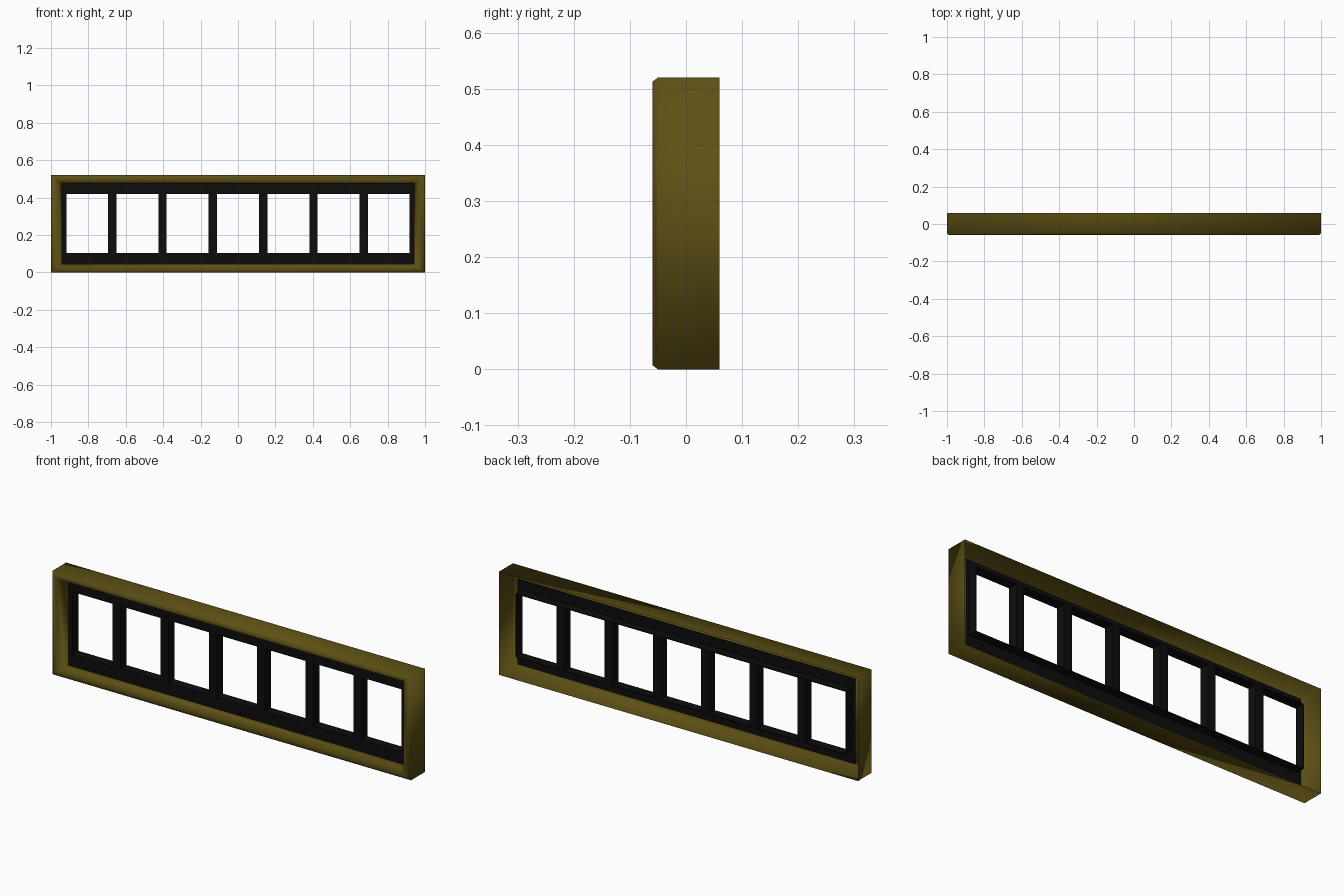
import bpy
import bmesh

cube = bpy.data.objects.get("Cube")
if cube:
    bpy.data.objects.remove(cube, do_unlink=True)


def make_material(name, rgb, roughness):
    mat = bpy.data.materials.new(name)
    mat.use_nodes = True
    mat.diffuse_color = (*rgb, 1)
    bsdf = mat.node_tree.nodes["Principled BSDF"]
    bsdf.inputs["Base Color"].default_value = (*rgb, 1)
    bsdf.inputs["Roughness"].default_value = roughness
    return mat


def finish(bm, name, mat):
    mesh = bpy.data.meshes.new(name)
    bm.to_mesh(mesh)
    bm.free()
    mesh.materials.append(mat)
    obj = bpy.data.objects.new(name, mesh)
    bpy.context.collection.objects.link(obj)
    return obj


def box(name, x0, x1, y0, y1, z0, z1, mat):
    bm = bmesh.new()
    bmesh.ops.create_cube(bm, size=1)
    for v in bm.verts:
        v.co.x = x1 if v.co.x > 0 else x0
        v.co.y = y1 if v.co.y > 0 else y0
        v.co.z = z1 if v.co.z > 0 else z0
    return finish(bm, name, mat)


brass = make_material("dark_brass", (0.11, 0.08, 0.007), 0.5)
black = make_material("black", (0.004, 0.004, 0.004), 0.6)

HEIGHT = 0.52
RATIO = 0.75   # rails are narrower than the ends

# Outer frame: an open-backed moulding swept around the rectangle
profile = [(0, 0.06), (0, -0.05), (0.01, -0.06), (0.035, -0.06),
           (0.06, -0.03), (0.06, -0.006)]
bm = bmesh.new()
loops = []
for inset, y in profile:
    x, z = 1 - inset, inset * RATIO
    corners = [(-x, z), (x, z), (x, HEIGHT - z), (-x, HEIGHT - z)]
    loops.append([bm.verts.new((cx, y, cz)) for cx, cz in corners])
for a, b in zip(loops, loops[1:]):
    for i in range(4):
        j = (i + 1) % 4
        bm.faces.new((a[i], a[j], b[j], b[i]))
for face in bm.faces:
    face.smooth = True
finish(bm, "outer_frame", brass)

# Black window panel: thin rails and stiles around the openings
X_OUT, X_IN = 0.94, 0.918
Z_OUT, Z_LOW, Z_HIGH = 0.045, 0.105, 0.42
FRONT, PANEL_BACK, BACK = -0.008, -0.003, 0.04
LIP = 0.004
box("bottom_rail", -X_OUT, X_OUT, FRONT, PANEL_BACK, Z_OUT, Z_LOW, black)
box("top_rail", -X_OUT, X_OUT, FRONT, PANEL_BACK, Z_HIGH, HEIGHT - Z_OUT, black)
for side, s in (("right", -1), ("left", 1)):
    xs = sorted((s * X_IN, s * X_OUT))
    box(side + "_stile", *xs, FRONT, PANEL_BACK, Z_LOW, Z_HIGH, black)
    xs = sorted((s * X_IN, s * (X_IN + LIP)))
    box(side + "_jamb", *xs, PANEL_BACK, BACK, Z_LOW, Z_HIGH, black)

# Reveals running back from the panel above and below the openings
box("sill", -X_IN, X_IN, PANEL_BACK, BACK, Z_LOW - LIP, Z_LOW, black)
box("lintel", -X_IN, X_IN, PANEL_BACK, BACK, Z_HIGH, Z_HIGH + LIP, black)

# Six mullions dividing seven openings
PITCH, HALF = 0.269, 0.0222
for i in range(6):
    x = (i - 2.5) * PITCH
    box(f"mullion_{i + 1}", x - HALF, x + HALF, FRONT, BACK, Z_LOW, Z_HIGH, black)
